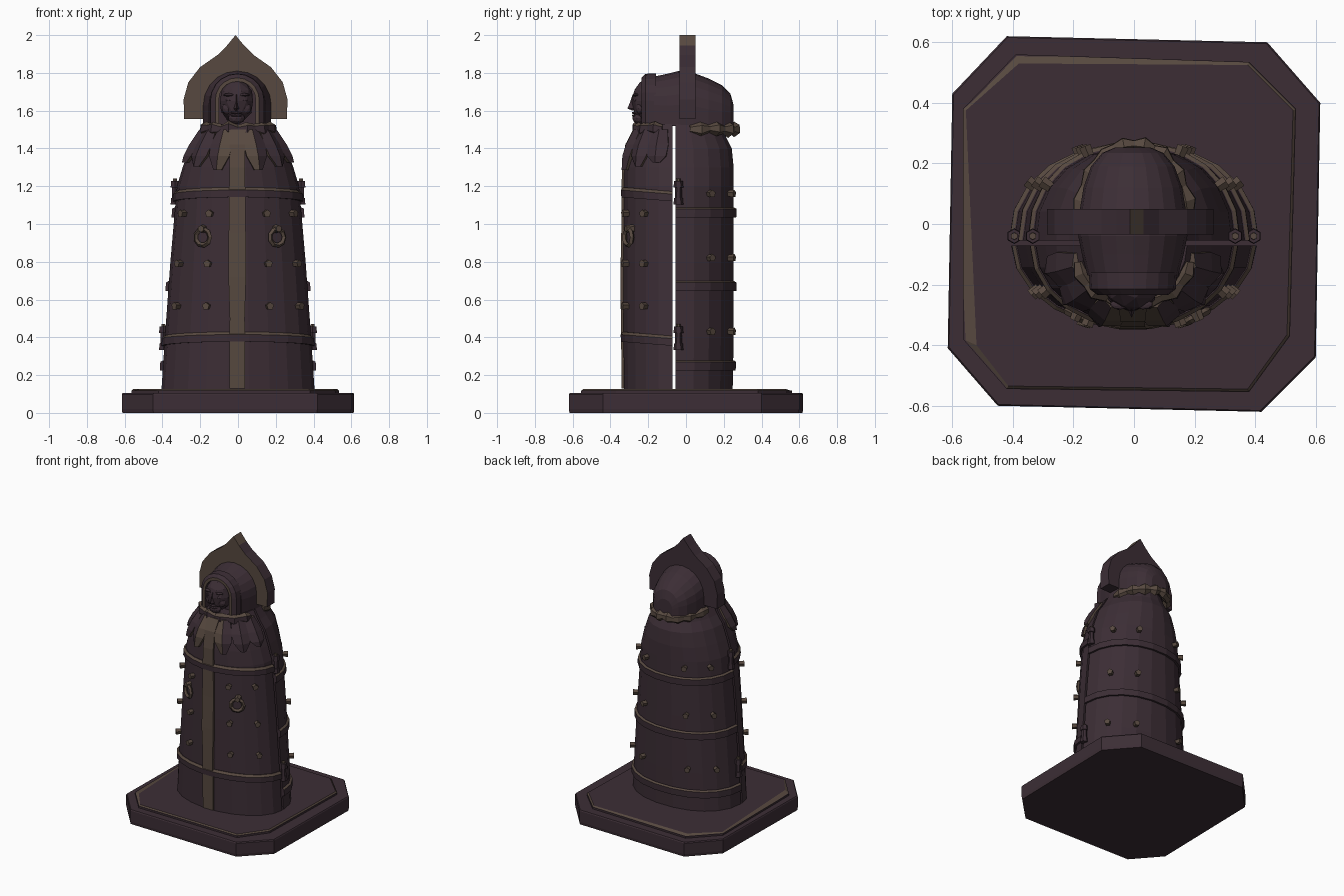
import bpy, bmesh, math, random
from mathutils import Vector, Matrix

if "Cube" in bpy.data.objects:
    bpy.data.objects.remove(bpy.data.objects["Cube"])

random.seed(4)
pi = math.pi


def material(name, col):
    m = bpy.data.materials.new(name)
    m.diffuse_color = (*col, 1)
    m.use_nodes = True
    m.node_tree.nodes["Principled BSDF"].inputs["Base Color"].default_value = m.diffuse_color
    return m


MATS = [material("dark_purple_iron", (0.045, 0.027, 0.036)),
        material("worn_brown_metal", (0.095, 0.066, 0.050))]


def finish(bm, name):
    bmesh.ops.recalc_face_normals(bm, faces=bm.faces[:])
    me = bpy.data.meshes.new(name)
    bm.to_mesh(me)
    bm.free()
    for m in MATS:
        me.materials.append(m)
    ob = bpy.data.objects.new(name, me)
    bpy.context.collection.objects.link(ob)
    return ob


def loft(bm, rings, rule=lambda col: 0, cap=0, cap2=None):
    """Closed sections joined in order; rule gives the colour per column."""
    vs = [[bm.verts.new(p) for p in r] for r in rings]
    n = len(rings[0])
    for a, b in zip(vs, vs[1:]):
        for j in range(n):
            k = (j + 1) % n
            bm.faces.new((a[j], a[k], b[k], b[j])).material_index = rule(j)
    bm.faces.new(vs[0]).material_index = cap
    bm.faces.new(vs[-1]).material_index = cap if cap2 is None else cap2


def paint(r, mat):
    for f in {f for v in r["verts"] for f in v.link_faces}:
        f.material_index = mat


def lump(bm, loc, size, mat=0):
    """Small scaled ball used for the face parts."""
    M = Matrix.Translation(loc) @ Matrix.Diagonal((*size, 1))
    paint(bmesh.ops.create_icosphere(bm, subdivisions=2, radius=1, matrix=M), mat)


def peg(bm, loc, axis, r1, r2, depth, mat, seg=6):
    rot = Vector(axis).to_track_quat("Z", "Y").to_matrix().to_4x4()
    paint(bmesh.ops.create_cone(bm, cap_ends=True, segments=seg, radius1=r1, radius2=r2,
                                depth=depth, matrix=Matrix.Translation(loc) @ rot), mat)


# Body profile: height, half width, front depth, back depth
PROFILE = [(0.125, .405, .26, .305), (0.4, .387, .262, .31), (0.8, .358, .262, .31),
           (1.2, .323, .26, .31), (1.3, .293, .258, .31), (1.4, .257, .245, .30),
           (1.46, .215, .215, .27), (1.53, .175, .18, .25)]


def dims(z):
    for p, q in zip(PROFILE, PROFILE[1:]):
        if z <= q[0]:
            k = max(0, (z - p[0]) / (q[0] - p[0]))
            return [p[i] + k * (q[i] - p[i]) for i in (1, 2, 3)]
    return PROFILE[-1][1:]


def P(t, z, side, off=0.0):
    """Point on the body; t runs 0..pi, side -1 is the front half."""
    a, bf, bb = dims(z)
    b = (bf if side < 0 else bb) + off
    e = 1.0 if side < 0 else .92
    c, s = math.cos(t), abs(math.sin(t))
    x = math.copysign((a + off) * abs(c) ** e, c)
    return Vector((x, -.063 + side * (.008 + b * s ** e), z))


# Plinth
bm = bmesh.new()
slab = [(-.42, .62), (.44, .6), (.615, .4), (.6, -.44), (.42, -.62), (-.45, -.6), (-.615, -.41), (-.6, .43)]
loft(bm, [[(x * k, y * k, z) for x, y in slab] for z, k in ((0, .995), (.02, 1), (.098, 1), (.105, .993))])
finish(bm, "plinth")

# Raised step with a worn brown edge
low = [(-.39, .56), (.38, .535), (.535, .38), (.515, -.37), (.38, -.555), (-.42, -.545), (-.565, -.38), (-.565, .38)]
top = [(-.38, .53), (.375, .525), (.525, .375), (.505, -.365), (.375, -.545), (-.415, -.535), (-.52, -.4), (-.555, .375)]
bm = bmesh.new()
loft(bm, [[(x, y, .1) for x, y in low], [(x, y, .118) for x, y in low]])
loft(bm, [[(x, y, .116) for x, y in low], [(x, y, .126) for x, y in top]], lambda j: 1, 0)
finish(bm, "plinth_step")

# Body halves, divided by a narrow gap
N = 11
for side, name in ((-1, "front_shell"), (1, "back_shell")):
    bm = bmesh.new()
    loft(bm, [[P(pi * i / N, p[0], side) for i in range(N + 1)] for p in PROFILE])
    finish(bm, name)

# Iron bands with worn top slopes, the front ones sagging towards the hinges
for side, name, zs in ((-1, "front_bands", (.355, 1.12)), (1, "back_bands", (.225, .645, 1.035))):
    bm = bmesh.new()
    for z in zs:
        rings = []
        for i in range(N + 1):
            t = pi * i / N
            h = z + (.022 * math.sin(t) if side < 0 else 0)
            k = .014 if side < 0 else .007
            rings.append([P(t, h, side, -.01), P(t, h, side, .014), P(t, h + .052 - k, side, .016),
                          P(t, h + .052, side, .004), P(t, h + .052, side, -.01)])
        loft(bm, rings, lambda j: int(j == 2))
    finish(bm, name)

# Centre strip on the doors
bm = bmesh.new()
rings = []
for z in (.13, .3, .5, .72, .95, 1.15, 1.3, 1.42, 1.5):
    y = P(pi / 2, z, -1).y
    w, d = .043 + random.uniform(-.004, .004), .012 + random.uniform(-.003, .004)
    rings.append([(-w - .004, y + .03, z), (-w - .004, y - d, z), (w - .004, y - d, z), (w - .004, y + .03, z)])
loft(bm, rings, lambda j: 1, 1)
finish(bm, "centre_strip")

# Studs on both halves
bm = bmesh.new()


def stud(ratio, z, side):
    t = math.acos(math.copysign(abs(ratio) ** (1.0 if side < 0 else 1.09), ratio))
    p = P(t, z, side)
    d = P(t + .05, z, side) - P(t - .05, z, side)
    nrm = Vector((d.y, -d.x, 0)).normalized()
    if nrm.y * side < 0:
        nrm = -nrm
    peg(bm, p + nrm * .014, nrm, .018, .021, .036, 1, 5)


for s in (-1, 1):
    for z in (1.055, .79, .565):
        stud(s * .43, z, -1)
        stud(s * .84, z, -1)
    for z in (1.16, .82, .43):
        stud(s * .46, z, 1)
        stud(s * .85, z, 1)
finish(bm, "studs")

# Hinges
bm = bmesh.new()
for s in (-1, 1):
    for z in (.395, 1.165):
        x = s * (dims(z)[0] + .008)
        for dz, r, d in ((-.045, .026, .035), (0, .019, .06), (.045, .026, .035), (.065, .013, .02)):
            peg(bm, (x, -.04, z + dz), (0, 0, 1), r, r * .9, d, int(dz > .06))
finish(bm, "hinges")

# Door rings with mounts
for s, name in ((-1, "left_door_ring"), (1, "right_door_ring")):
    p = P(math.acos(s * .57), .94, -1)
    bpy.ops.mesh.primitive_torus_add(major_segments=9, minor_segments=4, major_radius=.043, minor_radius=.013,
                                     location=(p.x + .01, p.y - .02, .93), rotation=(pi / 2, 0, s * .5))
    ob = bpy.context.object
    ob.name = name
    ob.data.materials.append(MATS[1])
    bm = bmesh.new()
    peg(bm, (p.x + .01, p.y - .01, .975), (s * .45, -1, 0), .024, .018, .05, 1)
    finish(bm, name + "_mount")

# Drooping collar petals on the front
bm = bmesh.new()
for s in (-1, 1):
    for i, d in enumerate((.36, .82, 1.24)):
        t0 = pi / 2 + s * d
        rings = []
        for z, w, o in ((1.5, .2, .014), (1.42, .24, .02), (1.36, .2, .024), (1.285 + .02 * i, .07, .02)):
            rings.append([P(t0 - w, z, -1, -.004), P(t0 + w, z, -1, -.004),
                          P(t0 + w, z, -1, o - .006), P(t0, z, -1, o + .01), P(t0 - w, z, -1, o - .006)])
        loft(bm, rings, lambda j: int(j in (0, 1, 4) or (i == 0 and j == (2 if s < 0 else 3))), 1)
finish(bm, "collar_petals")

# Crumpled neck ruff: a tube of alternating thick and thin folds
for side, name, n in ((-1, "front_ruff", 13), (1, "back_ruff", 17)):
    bm = bmesh.new()
    rings = []
    for i in range(n):
        t = .12 + (pi - .24) * i / (n - 1)
        b = .155 if side < 0 else .285
        r = (.024, .04)[i % 2] + random.uniform(-.004, .004)
        c = Vector((.18 * math.cos(t), -.063 + side * (.036 + b * math.sin(t) ** .85),
                    1.503 + random.uniform(-.006, .006)))
        out = Vector((math.cos(t), side * math.sin(t), 0))
        rings.append([c + out * r * .9 * math.cos(a) + Vector((0, 0, r * math.sin(a)))
                      for a in (-pi / 2, -.45, .6, pi / 2, pi)])
    loft(bm, rings, lambda j: int(side > 0 or j != 1), 1)
    finish(bm, name)


# Hood and back of the head
def arch(w, zt, y, z0=1.52, n=10):
    pts = [(-w - .004, y, z0)]
    for i in range(n + 1):
        a = pi - pi * i / n
        pts.append((w * math.cos(a) - .004, y, zt - w + w * math.sin(a)))
    return pts + [(w - .004, y, z0)]


bm = bmesh.new()
loft(bm, [arch(w, zt, y) for y, w, zt in
          ((-.17, .15, 1.78), (-.1, .168, 1.795), (-.04, .18, 1.81), (.04, .176, 1.80), (.12, .163, 1.77),
           (.19, .138, 1.735), (.235, .1, 1.69), (.252, .06, 1.63))])
finish(bm, "hood")

# Raised rim around the face
bm = bmesh.new()
loft(bm, [list(r) for r in zip(arch(.097, 1.755, -.235), arch(.116, 1.774, -.235),
                               arch(.142, 1.795, -.215), arch(.145, 1.797, -.16), arch(.097, 1.755, -.16))],
     lambda j: int(j == 0))
finish(bm, "hood_rim")

# Mask face
bm = bmesh.new()
lump(bm, (-.008, -.2, 1.65), (.092, .088, .118))
lump(bm, (-.008, -.25, 1.56), (.045, .034, .032))
for s in (-1, 1):
    lump(bm, (-.008 + s * .037, -.265, 1.684), (.034, .017, .009))
    lump(bm, (-.008 + s * .037, -.264, 1.656), (.022, .015, .01))
    lump(bm, (-.008 + s * .045, -.243, 1.612), (.034, .024, .034))
for z in (1.574, 1.588):
    lump(bm, (-.008, -.274, z), (.03, .013, .007))
loft(bm, [[(-.008 - w, -.25, z), (-.008, y, z), (-.008 + w, -.25, z)]
          for z, w, y in ((1.6, .018, -.285), (1.612, .026, -.31), (1.645, .014, -.296), (1.685, .012, -.283))])
finish(bm, "mask_face")

# Pointed crest plate behind the face, brown in front
bm = bmesh.new()
half = [(.272, 1.555), (.275, 1.66), (.25, 1.75), (.188, 1.83), (.095, 1.895), (.045, 1.945)]
outline = half + [(0, 2.0)] + [(-x, z) for x, z in reversed(half)]
loft(bm, [[(x - .013, y, z) for x, z in outline] for y in (-.035, .05)], lambda j: int(j == 5), 1, 0)
finish(bm, "crest")
